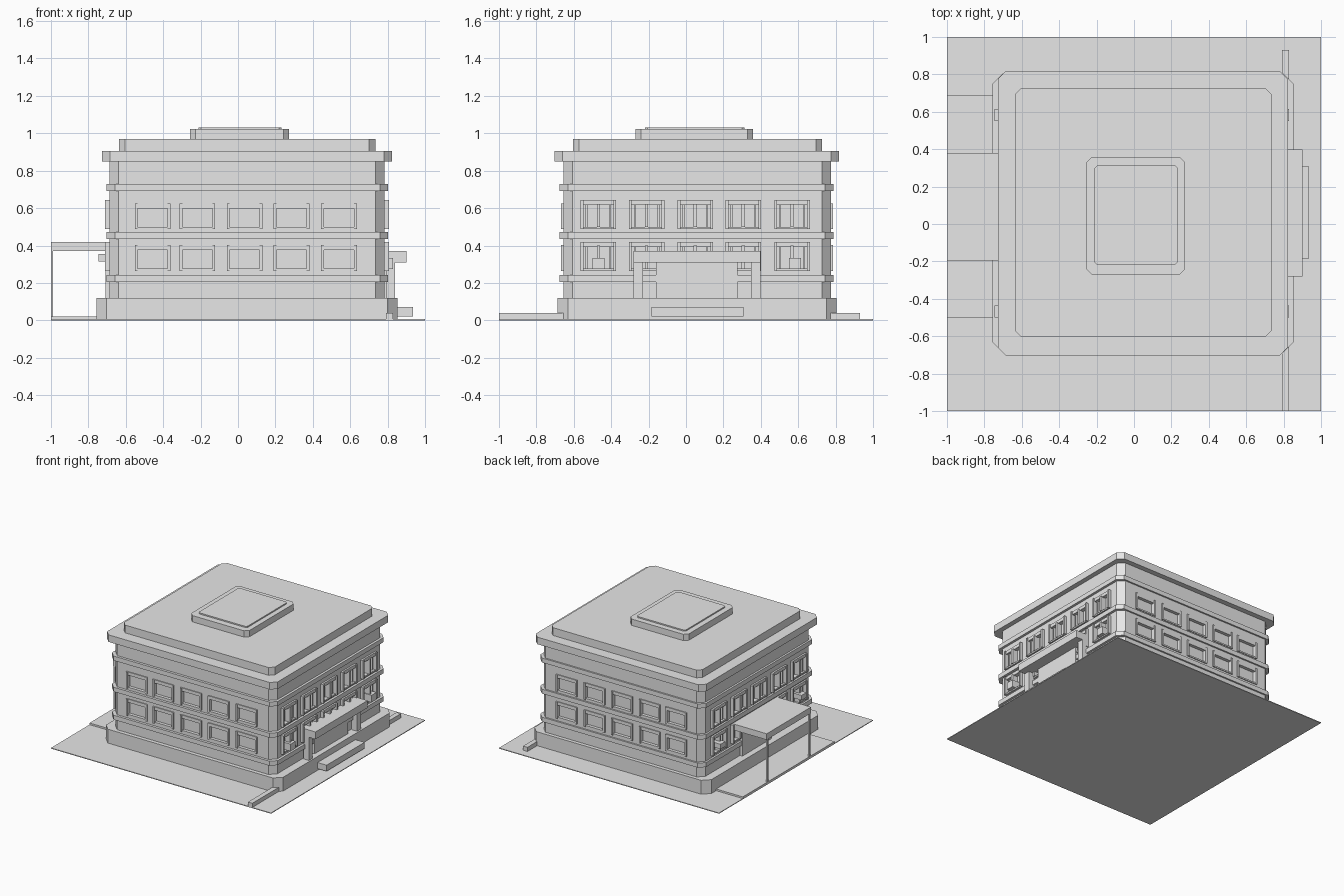
import bpy
import bmesh

cube = bpy.data.objects.get("Cube")
if cube:
    bpy.data.objects.remove(cube, do_unlink=True)

stone = bpy.data.materials.new("pale_grey")
stone.use_nodes = True
GREY = (0.8, 0.8, 0.8, 1)
stone.diffuse_color = GREY
stone.node_tree.nodes["Principled BSDF"].inputs["Base Color"].default_value = GREY


def add_block(bm, x, y, z, chamfer=0):
    """Add a block given by its ranges, with optional cut vertical corners."""
    c = chamfer
    if c:
        ring = [(x[0] + c, y[0]), (x[1] - c, y[0]), (x[1], y[0] + c), (x[1], y[1] - c),
                (x[1] - c, y[1]), (x[0] + c, y[1]), (x[0], y[1] - c), (x[0], y[0] + c)]
    else:
        ring = [(x[0], y[0]), (x[1], y[0]), (x[1], y[1]), (x[0], y[1])]
    low = [bm.verts.new((px, py, z[0])) for px, py in ring]
    high = [bm.verts.new((px, py, z[1])) for px, py in ring]
    bm.faces.new(low[::-1])
    bm.faces.new(high)
    n = len(ring)
    for i in range(n):
        j = (i + 1) % n
        bm.faces.new((low[i], low[j], high[j], high[i]))


def finish(bm, name):
    mesh = bpy.data.meshes.new(name)
    bm.to_mesh(mesh)
    bm.free()
    obj = bpy.data.objects.new(name, mesh)
    mesh.materials.append(stone)
    bpy.context.collection.objects.link(obj)
    return obj


def block(name, x, y, z, chamfer=0):
    bm = bmesh.new()
    add_block(bm, x, y, z, chamfer)
    return finish(bm, name)


# Wall planes of the main body
X0, X1, Y0, Y1 = -0.687, 0.783, -0.655, 0.775


def on_wall(bm, side, u, d, z):
    """Add a block on a wall: u runs along the wall, d is depth outwards."""
    if side == "front":
        add_block(bm, u, (Y0 - d[1], Y0 - d[0]), z)
    elif side == "back":
        add_block(bm, u, (Y1 + d[0], Y1 + d[1]), z)
    elif side == "entrance":
        add_block(bm, (X1 + d[0], X1 + d[1]), u, z)
    else:
        add_block(bm, (X0 - d[1], X0 - d[0]), u, z)


# Ground, driveway and low garden walls
block("ground", (-1, 1), (-1, 1), (0, 0.006))
block("driveway", (-1, -0.72), (-0.5, 0.69), (0, 0.02))
block("garden_wall_front", (0.79, 0.83), (-1, -0.6), (0, 0.04))
block("garden_wall_back", (0.79, 0.83), (0.7, 0.93), (0, 0.04))

# Main body and its tiers
block("plinth", (-0.757, 0.853), (-0.687, 0.805), (0, 0.12), 0.055)
walls = block("walls", (X0, X1), (Y0, Y1), (0.11, 0.86), 0.047)
for name, z in (("lower", 0.206), ("middle", 0.436), ("upper", 0.692)):
    block(name + "_band", (-0.703, 0.803), (-0.676, 0.788), (z, z + 0.037), 0.045)
block("cornice", (-0.728, 0.823), (-0.703, 0.818), (0.848, 0.906), 0.043)
block("roof", (-0.637, 0.734), (-0.604, 0.727), (0.9, 0.97), 0.033)
block("roof_hatch", (-0.256, 0.274), (-0.27, 0.358), (0.96, 1.022), 0.03)
block("roof_hatch_lid", (-0.21, 0.232), (-0.218, 0.312), (1.01, 1.032), 0.012)

# Windows: recesses cut in the walls, with frames around them
COLS = {"front": (-0.457, -0.217, 0.035, 0.286, 0.54),
        "entrance": (-0.468, -0.211, 0.05, 0.307, 0.567)}
COLS["back"], COLS["canopy"] = COLS["front"], COLS["entrance"]
cuts = bmesh.new()
for side, centres in COLS.items():
    long_side = side in ("front", "back")
    out = 0.012 if long_side else 0.024
    frames = bmesh.new()
    for z0 in (0.265, 0.488):
        z1 = z0 + (0.137 if long_side else 0.155)
        for c in centres:
            on_wall(cuts, side, (c - 0.082, c + 0.082), (-0.022, 0.05), (z0 + 0.01, z1 - 0.025))
            # Jambs, sill and head
            for s in (-1, 1):
                a, b = sorted((c + s * 0.08, c + s * 0.095))
                on_wall(frames, side, (a, b), (-0.01, out), (z0, z1))
            on_wall(frames, side, (c - 0.08, c + 0.08), (-0.01, out * 0.6), (z0, z0 + 0.012))
            on_wall(frames, side, (c - 0.08, c + 0.08), (-0.01, out * 0.6), (z1 - 0.027, z1))
            # Centre bar and sash frames
            if not long_side:
                on_wall(frames, side, (c - 0.009, c + 0.009), (-0.025, out), (z0 + 0.01, z1 - 0.02))
                for s in (-1, 1):
                    a, b = sorted((c + s * 0.058, c + s * 0.068))
                    on_wall(frames, side, (a, b), (-0.025, 0), (z0 + 0.01, z1 - 0.02))
    finish(frames, side + "_window_frames")
cutter = finish(cuts, "window_cutter")
cutter.hide_render = True
cutter.hide_viewport = True
cutter.display_type = "WIRE"
mod = walls.modifiers.new("window_recesses", "BOOLEAN")
mod.operation = "DIFFERENCE"
mod.solver = "EXACT"
mod.object = cutter

# Cooling units under the end windows
units = bmesh.new()
for c in (-0.468, 0.583):
    on_wall(units, "entrance", (c - 0.032, c + 0.032), (-0.03, 0.045), (0.275, 0.334))
    on_wall(units, "canopy", (c - 0.032, c + 0.032), (-0.03, 0.058), (0.315, 0.355))
finish(units, "cooling_units")

# Entrance porch with door panel and step
block("porch_lintel", (0.77, 0.9), (-0.28, 0.397), (0.31, 0.37))
for name, y in (("right", -0.28), ("left", 0.347)):
    block("porch_column_" + name, (0.79, 0.84), (y, y + 0.05), (0.12, 0.31))
block("entrance_door", (0.76, 0.808), (-0.16, 0.275), (0.12, 0.31))
block("entrance_step", (0.84, 0.935), (-0.185, 0.308), (0.02, 0.07))

# Driveway canopy on thin posts
block("canopy", (-1, X0), (-0.195, 0.38), (0.37, 0.42))
for name, y in (("front", -0.187), ("back", 0.36)):
    block("canopy_post_" + name, (-1, -0.988), (y, y + 0.012), (0, 0.375))
block("canopy_door", (-0.708, -0.67), (-0.1, 0.28), (0.12, 0.32))
